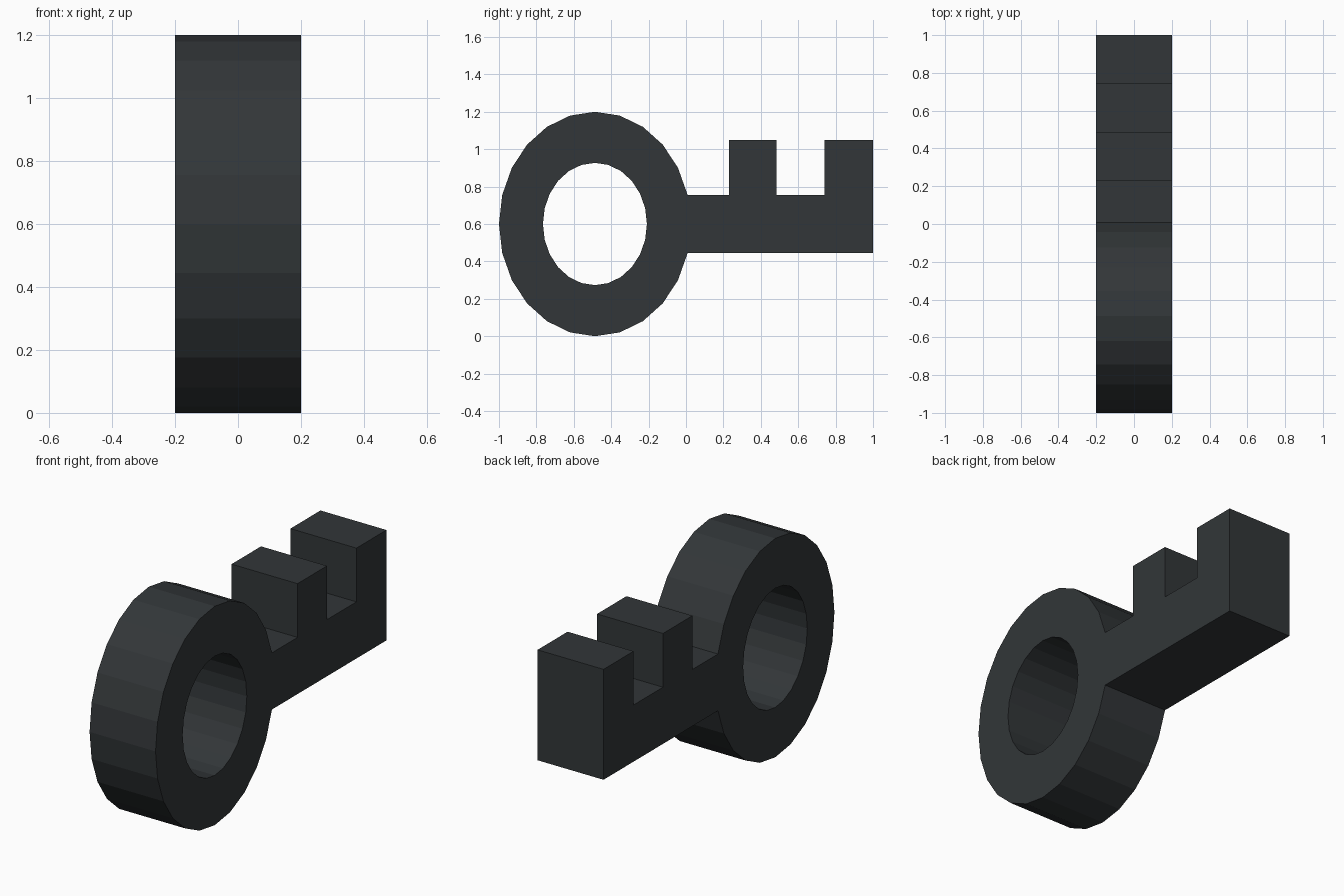
import bpy, bmesh
from math import sin, cos, tau

if "Cube" in bpy.data.objects:
    bpy.data.objects.remove(bpy.data.objects["Cube"])

SIDES = 24
HALF = 0.2           # half thickness along x
CY, CZ = -0.487, 0.6  # centre of the ring handle

bm = bmesh.new()


def vert(y, z):
    return bm.verts.new((-HALF, y, z))


def ellipse(ry, rz):
    return [vert(CY + ry * cos(tau * i / SIDES), CZ + rz * sin(tau * i / SIDES))
            for i in range(SIDES)]


# Ring handle (bow): one flat band of quads
outer = ellipse(0.513, 0.6)
inner = ellipse(0.278, 0.327)
for i in range(SIDES):
    j = (i + 1) % SIDES
    bm.faces.new((outer[i], outer[j], inner[j], inner[i]))

# Shaft with two teeth, joined to the ring's outer edge
low, high, tip = outer[-1].co.z, outer[1].co.z, 1.05
profile = [(1, low), (1, tip), (0.74, tip), (0.74, high),
           (0.485, high), (0.485, tip), (0.23, tip), (0.23, high)]
bm.faces.new([outer[-1]] + [vert(y, z) for y, z in profile] + [outer[1], outer[0]])

# Thicken the whole outline along x
res = bmesh.ops.extrude_face_region(bm, geom=bm.faces[:], use_keep_orig=True)
moved = [g for g in res["geom"] if isinstance(g, bmesh.types.BMVert)]
bmesh.ops.translate(bm, vec=(2 * HALF, 0, 0), verts=moved)
bmesh.ops.recalc_face_normals(bm, faces=bm.faces[:])

mesh = bpy.data.meshes.new("key")
bm.to_mesh(mesh)
bm.free()
key = bpy.data.objects.new("key", mesh)
bpy.context.collection.objects.link(key)

# Dark metal colour
mat = bpy.data.materials.new("dark_metal")
mat.diffuse_color = (0.032, 0.037, 0.04, 1)
mat.use_nodes = True
mat.node_tree.nodes["Principled BSDF"].inputs["Base Color"].default_value = mat.diffuse_color
mesh.materials.append(mat)
